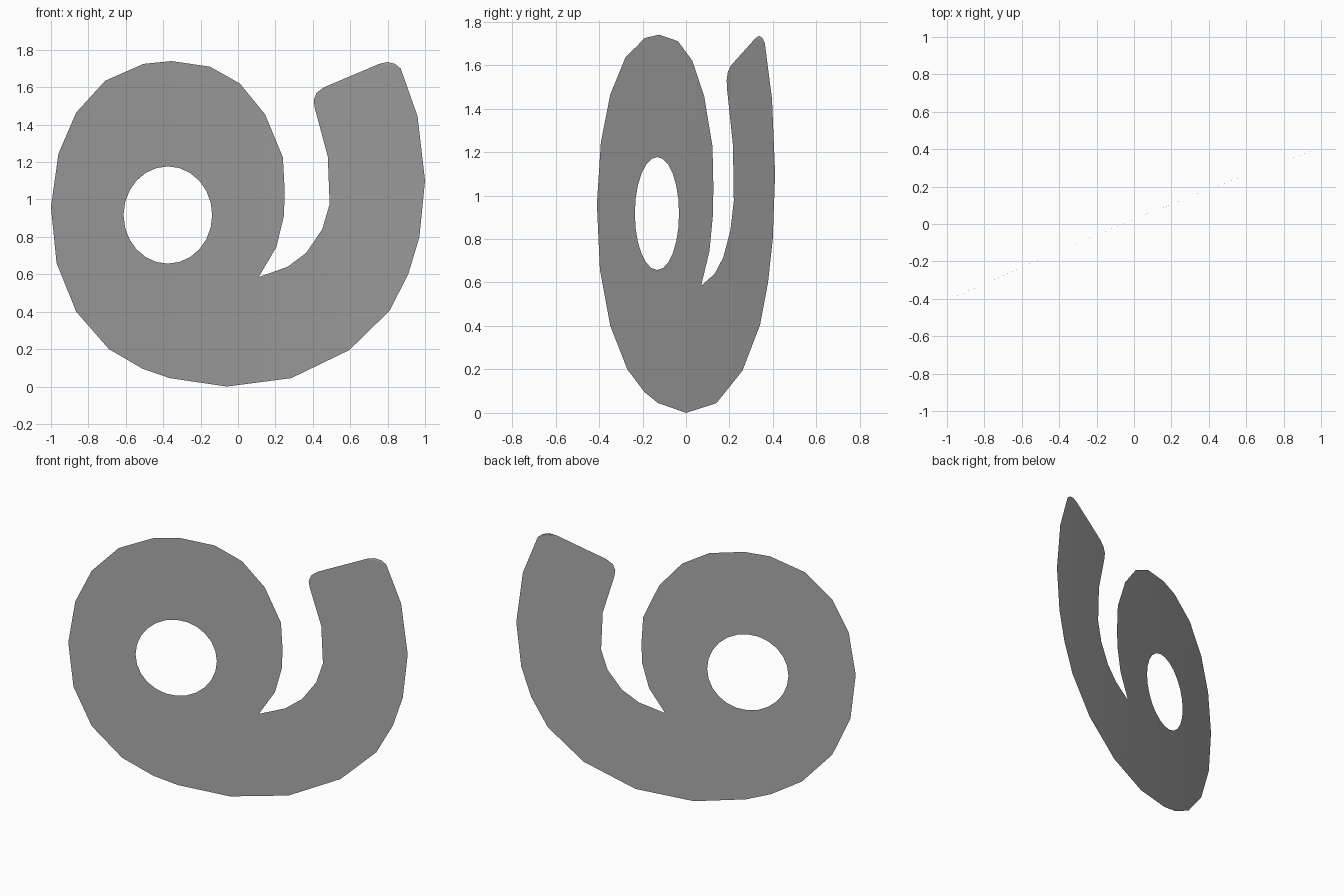
import bpy
import bmesh
import math
from mathutils import Vector

if "Cube" in bpy.data.objects:
    bpy.data.objects.remove(bpy.data.objects["Cube"], do_unlink=True)


def make_material(name, colour):
    material = bpy.data.materials.new(name)
    material.use_nodes = True
    material.diffuse_color = colour
    material.node_tree.nodes["Principled BSDF"].inputs["Base Color"].default_value = colour
    return material


def add_loop(bm, points):
    """Draw a closed loop of edges in the upright XZ plane."""
    verts = [bm.verts.new((x, 0, z)) for x, z in points]
    return [bm.edges.new((a, b)) for a, b in zip(verts, verts[1:] + verts[:1])]


def sheet_depth(x):
    """Diagonal sheet with a slight backward bow in the middle."""
    return 0.41 * x + 0.025 * (1 - x * x)


# Outline sections, followed counter-clockwise from the notch
curl_edge = [(.11, .585), (.205, .745), (.245, .91), (.25, 1.04), (.24, 1.225),
             (.145, 1.455), (.01, 1.62), (-.15, 1.71), (-.355, 1.74),
             (-.505, 1.725), (-.71, 1.635), (-.865, 1.465), (-.96, 1.245), (-1, .96)]
outer_sweep = [(-.97, .66), (-.865, .4), (-.69, .2), (-.51, .095), (-.365, .045),
               (-.06, 0), (.285, .045), (.595, .195), (.81, .405), (.91, .6),
               (.97, .8), (1, 1.1), (.96, 1.445)]
rounded_tip = [(.87, 1.7), (.84, 1.725), (.8, 1.735), (.755, 1.725),
               (.46, 1.6), (.42, 1.57), (.405, 1.53), (.41, 1.49)]
inner_edge = [(.48, 1.23), (.49, .975), (.45, .84), (.365, .715), (.265, .64)]

# Oval opening in the curl
hole_sides = 24
hole = []
for i in range(hole_sides):
    angle = math.tau * i / hole_sides
    hole.append((-.375 + .237 * math.cos(angle), .917 + .26 * math.sin(angle)))

# Fill the outline around the opening
bm = bmesh.new()
edges = add_loop(bm, curl_edge + outer_sweep + rounded_tip + inner_edge)
edges += add_loop(bm, hole)
bmesh.ops.triangle_fill(bm, edges=edges, use_beauty=True, normal=Vector((0, -1, 0)))

# Slice into upright strips so the sheet can bow
for step in range(-4, 5):
    bmesh.ops.bisect_plane(bm, geom=bm.verts[:] + bm.edges[:] + bm.faces[:],
                           plane_co=(step / 5, 0, 0), plane_no=(1, 0, 0))
for vert in bm.verts:
    vert.co.y = sheet_depth(vert.co.x)

# Turn every face towards the front
bm.normal_update()
bmesh.ops.reverse_faces(bm, faces=[f for f in bm.faces if f.normal.y > 0])

mesh = bpy.data.meshes.new("curled_sheet")
bm.to_mesh(mesh)
bm.free()
sheet = bpy.data.objects.new("curled_sheet", mesh)
bpy.context.collection.objects.link(sheet)
mesh.materials.append(make_material("mid grey", (0.4, 0.4, 0.4, 1)))
mesh.shade_smooth()
